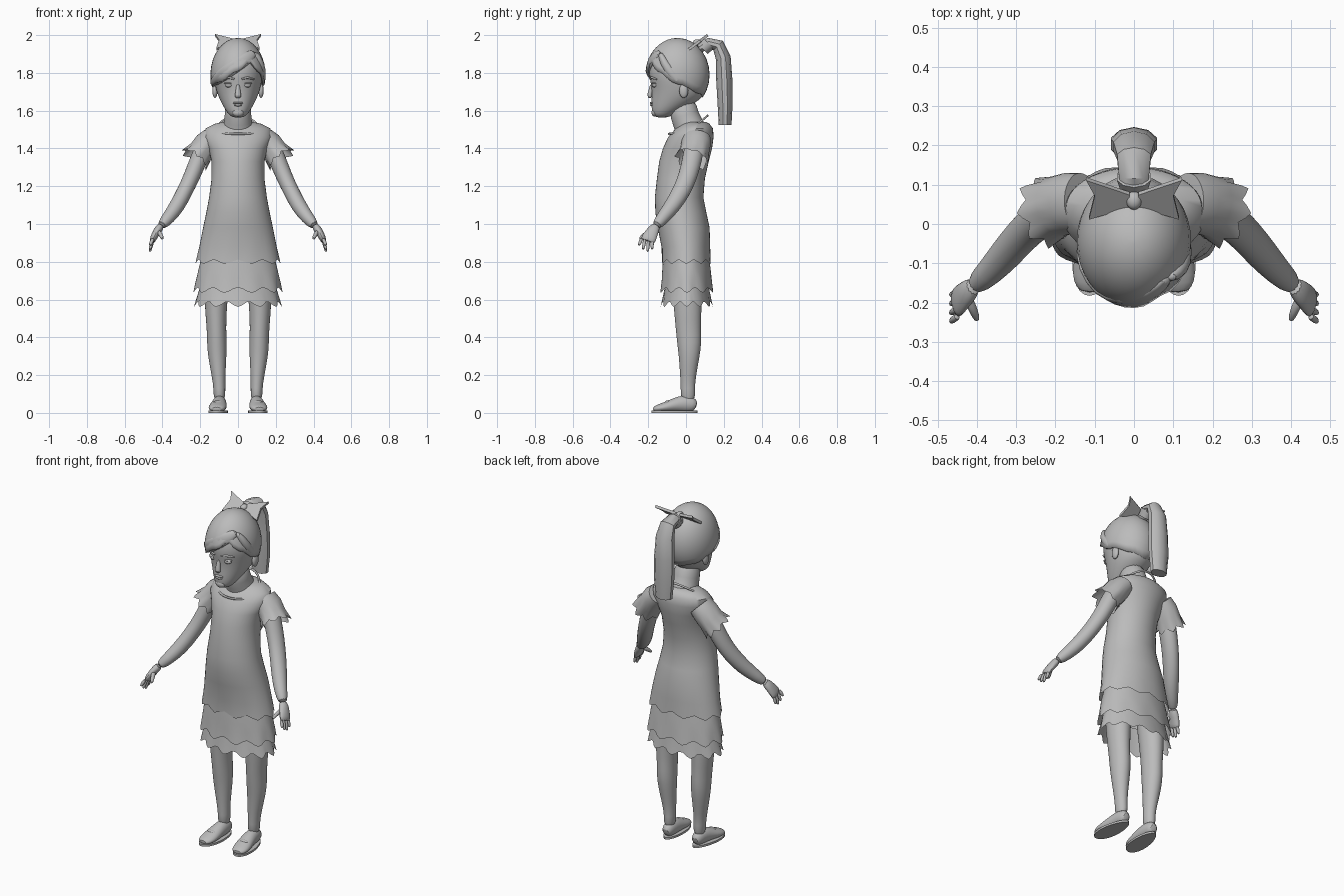
import bpy, bmesh, math
from mathutils import Vector

grey = bpy.data.materials.new("plain_grey")
grey.diffuse_color = (0.5, 0.5, 0.5, 1)


def finish(name, bm, mirror=False, subsurf=0, angle=50, solid=0):
    """Turn a bmesh into a smooth shaded object, optionally mirrored across x."""
    bmesh.ops.recalc_face_normals(bm, faces=bm.faces)
    me = bpy.data.meshes.new(name)
    bm.to_mesh(me)
    bm.free()
    me.materials.append(grey)
    ob = bpy.data.objects.new(name, me)
    bpy.context.collection.objects.link(ob)
    if mirror:
        ob.modifiers.new("mirror", 'MIRROR').use_mirror_merge = False
    if solid:
        m = ob.modifiers.new("thickness", 'SOLIDIFY')
        m.thickness, m.offset = solid, -1
    if subsurf:
        ob.modifiers.new("smooth", 'SUBSURF').levels = subsurf
    bpy.ops.object.select_all(action='DESELECT')
    ob.select_set(True)
    bpy.context.view_layer.objects.active = ob
    bpy.ops.object.shade_smooth_by_angle(angle=math.radians(angle))
    return ob


def loft(name, rings, caps=(True, True), **kw):
    bm = bmesh.new()
    rows = [[bm.verts.new(p) for p in r] for r in rings]
    n = len(rows[0])
    for a, b in zip(rows, rows[1:]):
        for i in range(n):
            j = (i + 1) % n
            bm.faces.new((a[i], a[j], b[j], b[i]))
    for flag, row in zip(caps, (rows[0], rows[-1])):
        if flag:
            bm.faces.new(row)
    return finish(name, bm, **kw)


def stack(name, rows, n=24, lobes=0, drop=0.0, **kw):
    """Level rings (z, front y, back y, half width[, ripple]) joined into a skin."""
    rings = []
    for z, yf, yb, hw, *w in rows:
        w = w[0] if w else 0
        ring = []
        for i in range(n):
            t = math.tau * i / n
            c = math.cos(lobes * t)
            k = 1 + w * c
            ring.append((hw * k * math.cos(t), (yf + yb) / 2 + (yb - yf) / 2 * k * math.sin(t),
                         z - (drop * c if w else 0)))
        rings.append(ring)
    return loft(name, rings, **kw)


def tube(name, pts, ref=(0, 1, 0), n=12, lobes=0, **kw):
    """Rings (x, y, z, radius across, radius along ref[, ripple]) swept along a path."""
    ps = [Vector(p[:3]) for p in pts]
    rings = []
    for k, p in enumerate(pts):
        t = (ps[min(k + 1, len(ps) - 1)] - ps[max(k - 1, 0)]).normalized()
        a = t.cross(Vector(ref)).normalized()
        b = a.cross(t)
        w = p[5] if len(p) > 5 else 0
        ring = []
        for i in range(n):
            g = math.tau * i / n
            c = w * math.cos(lobes * g)
            ring.append(ps[k] + (a * p[3] * math.cos(g) + b * p[4] * math.sin(g)) * (1 + c)
                        + t * c * 0.12)
        rings.append(ring)
    return loft(name, rings, **kw)


def ball(name, loc, size, mirror=False):
    bm = bmesh.new()
    bmesh.ops.create_uvsphere(bm, u_segments=16, v_segments=10, radius=1)
    for v in bm.verts:
        v.co = Vector([v.co[i] * size[i] + loc[i] for i in range(3)])
    return finish(name, bm, mirror)


# Head and neck
stack("head", [(1.563, -.155, -.10, .025), (1.575, -.175, -.07, .045), (1.60, -.182, -.03, .065),
               (1.64, -.184, .05, .088), (1.68, -.182, .10, .107), (1.73, -.184, .115, .122),
               (1.78, -.196, .115, .132), (1.83, -.195, .105, .13), (1.89, -.175, .085, .112),
               (1.94, -.13, .04, .075), (1.96, -.08, .0, .03)], subsurf=1)
tube("neck", [(0, .03, 1.47, .10, .09), (0, .02, 1.52, .078, .08), (0, -.01, 1.57, .07, .075),
              (0, -.02, 1.66, .07, .075)], n=20, subsurf=1)

# Face details
tube("nose", [(0, -.178, 1.745, .010, .012), (0, -.188, 1.70, .013, .012),
              (0, -.194, 1.68, .019, .014), (0, -.186, 1.667, .015, .010)], subsurf=1)
ball("upper_lip", (0, -.181, 1.641, ), (.028, .011, .006))
ball("lower_lip", (0, -.180, 1.630), (.023, .011, .007))
ball("chin", (0, -.165, 1.59), (.03, .018, .022))
ball("eye", (.047, -.163, 1.735), (.023, .018, .013), True)
ball("upper_eyelid", (.047, -.163, 1.745), (.027, .019, .006), True)
tube("eyebrow", [(.02, -.188, 1.768, .005, .006), (.05, -.182, 1.775, .006, .006),
                 (.085, -.155, 1.766, .004, .006)], mirror=True)
ball("ear", (.122, -.012, 1.705), (.014, .024, .038), True)

# Hair cap that ends on a swept hairline
hairline = [(-180, 1.73), (-135, 1.75), (-90, 1.81), (-62, 1.86), (-40, 1.81), (0, 1.74),
            (50, 1.69), (90, 1.67), (135, 1.69), (180, 1.73)]


def hair_z(deg):
    for (a, za), (b, zb) in zip(hairline, hairline[1:]):
        if a <= deg <= b:
            f = (deg - a) / (b - a)
            f = f * f * (3 - 2 * f)
            return za + (zb - za) * f


hair = []
for k in range(11):
    ring = []
    for i in range(36):
        d = -180 + 10 * i
        low = math.asin((hair_z(d) - 1.79) / .195)
        e = math.radians(88) + (low - math.radians(88)) * k / 10
        a = math.radians(d)
        ring.append((.146 * math.cos(e) * math.cos(a), -.045 + .17 * math.cos(e) * math.sin(a),
                     1.79 + .195 * math.sin(e)))
    hair.append(ring)
loft("hair_cap", hair, caps=(True, False), solid=.014)
tube("fringe", [(.09, -.135, 1.91, .02, .01), (.05, -.178, 1.88, .035, .016),
                (-.02, -.197, 1.835, .04, .018), (-.08, -.175, 1.79, .038, .018),
                (-.125, -.11, 1.755, .028, .016), (-.14, -.05, 1.74, .010, .008)], subsurf=1)
tube("side_lock", [(.085, -.14, 1.91, .02, .012), (.118, -.115, 1.85, .025, .025),
                   (.133, -.07, 1.79, .018, .028), (.132, -.02, 1.735, .008, .012)], subsurf=1)

# Ponytail
tube("ponytail", [(0, .07, 1.93, .025, .03), (0, .12, 1.958, .028, .04), (0, .17, 1.945, .035, .045),
                  (0, .197, 1.88, .040, .055), (0, .203, 1.76, .043, .062), (0, .207, 1.64, .040, .062),
                  (0, .207, 1.525, .034, .05)], ref=(1, 0, 0), n=10, angle=35)
tube("hair_tie", [(0, .09, 1.925, .035, .035), (0, .12, 1.955, .038, .046)], ref=(1, 0, 0), n=10)

# Hair bow: two flaring wings and a knot, on a tilted plane
bm = bmesh.new()
for side in (-1, 1):
    lo, hi = [], []
    for x, y in ((.012, .045), (.012, .078), (.122, .115), (.10, .075), (.115, .015)):
        z = 1.925 + (y - .015) * .75
        lo.append(bm.verts.new((side * x, y + .004, z - .006)))
        hi.append(bm.verts.new((side * x, y - .004, z + .006)))
    bm.faces.new(lo)
    bm.faces.new(hi)
    for i in range(5):
        j = (i + 1) % 5
        bm.faces.new((lo[i], lo[j], hi[j], hi[i]))
finish("hair_bow", bm, angle=30)
ball("bow_knot", (0, .06, 1.96), (.02, .024, .018))

# Dress bodice and upper skirt
stack("dress_body", [(.80, -.128, .132, .222, .02), (.88, -.130, .128, .205), (.98, -.150, .125, .185),
                     (1.06, -.162, .108, .168), (1.14, -.165, .092, .153), (1.24, -.154, .100, .140),
                     (1.33, -.142, .120, .140), (1.40, -.122, .138, .156), (1.46, -.095, .146, .182),
                     (1.505, -.055, .143, .172), (1.53, -.025, .125, .125), (1.54, -.005, .105, .08)],
      n=40, lobes=10, drop=.012, caps=(False, True))

# Skirt ruffles
stack("middle_ruffle", [(.84, -.118, .118, .19), (.76, -.126, .130, .210, .01), (.70, -.13, .138, .222, .02),
                        (.65, -.136, .145, .230, .03)], n=60, lobes=10, drop=.014, caps=(False, False))
stack("bottom_ruffle", [(.72, -.105, .115, .19), (.65, -.116, .125, .208, .01),
                        (.575, -.130, .138, .226, .035)], n=60, lobes=12, drop=.014, caps=(False, False))

# Neckline trim
trim = []
for i in range(33):
    t = math.tau * i / 32
    s = math.sin(t)
    trim.append((.112 * math.cos(t), .012 + .102 * s, 1.502 + .048 * s - .012 * math.cos(2 * t) + .012))
cu = bpy.data.curves.new("neckline", 'CURVE')
cu.dimensions, cu.bevel_depth, cu.bevel_resolution = '3D', .006, 1
sp = cu.splines.new('POLY')
sp.points.add(31)
for p, c in zip(sp.points, trim):
    p.co = (*c, 1)
sp.use_cyclic_u = True
cu.materials.append(grey)
bpy.context.collection.objects.link(bpy.data.objects.new("neckline", cu))

# Flared sleeves
tube("sleeve", [(.135, .055, 1.455, .06, .075), (.165, .053, 1.425, .068, .078),
                (.195, .045, 1.385, .068, .078), (.228, .03, 1.345, .076, .086, .09)],
     n=32, lobes=8, caps=(True, False), mirror=True)

# Arms
tube("arm", [(.16, .05, 1.45, .05, .055), (.205, .035, 1.35, .048, .055), (.245, .01, 1.25, .045, .052),
             (.283, -.025, 1.17, .043, .05), (.325, -.075, 1.09, .043, .045), (.37, -.125, 1.03, .036, .036),
             (.412, -.162, .985, .026, .028)], mirror=True, subsurf=1)

# Hands
tube("palm", [(.405, -.155, .995, .024, .026), (.43, -.178, .96, .021, .034), (.448, -.197, .925, .019, .042),
              (.455, -.205, .905, .014, .040)], mirror=True, subsurf=1)
for k, (y0, y1, z1) in enumerate([(-.235, -.25, .885), (-.217, -.228, .862),
                                  (-.197, -.204, .850), (-.178, -.18, .862)]):
    tube(f"finger_{k + 1}", [(.448, y0, .925, .010, .010), (.460, (y0 + y1) / 2, (z1 + .92) / 2, .011, .010),
                             (.467, y1, z1, .007, .007)], n=8, mirror=True, subsurf=1)
tube("thumb", [(.425, -.185, .965, .013, .016), (.408, -.222, .942, .012, .013),
               (.398, -.248, .918, .008, .008)], n=8, mirror=True, subsurf=1)

# Legs
tube("leg", [(.11, .0, .80, .08, .09), (.115, .005, .65, .064, .08), (.117, .01, .53, .058, .073),
             (.114, .012, .45, .052, .068), (.112, .018, .37, .053, .066), (.110, .017, .30, .050, .056),
             (.103, .011, .20, .037, .043), (.098, .009, .13, .031, .037), (.098, .012, .06, .033, .042)],
     n=16, mirror=True, subsurf=1)

# Shoes with flat soles
tube("shoe", [(.096, .056, .035, .022, .022), (.097, .035, .045, .034, .042), (.098, -.01, .05, .038, .048),
              (.102, -.06, .042, .043, .038), (.108, -.11, .03, .050, .028), (.112, -.15, .024, .045, .02),
              (.114, -.175, .018, .025, .012)], ref=(0, 0, 1), n=14, mirror=True, subsurf=1)
sole = []
for z in (0, .012):
    ring = []
    for i in range(28):
        t = math.tau * i / 28
        y = -.061 + .122 * math.sin(t)
        ring.append((.104 - (y + .06) * .08 + math.cos(t) * (.047 - y * .06), y, z))
    sole.append(ring)
loft("shoe_sole", sole, mirror=True, angle=30)
ball("shoe_bow", (.107, -.098, .057), (.026, .012, .009), True)
